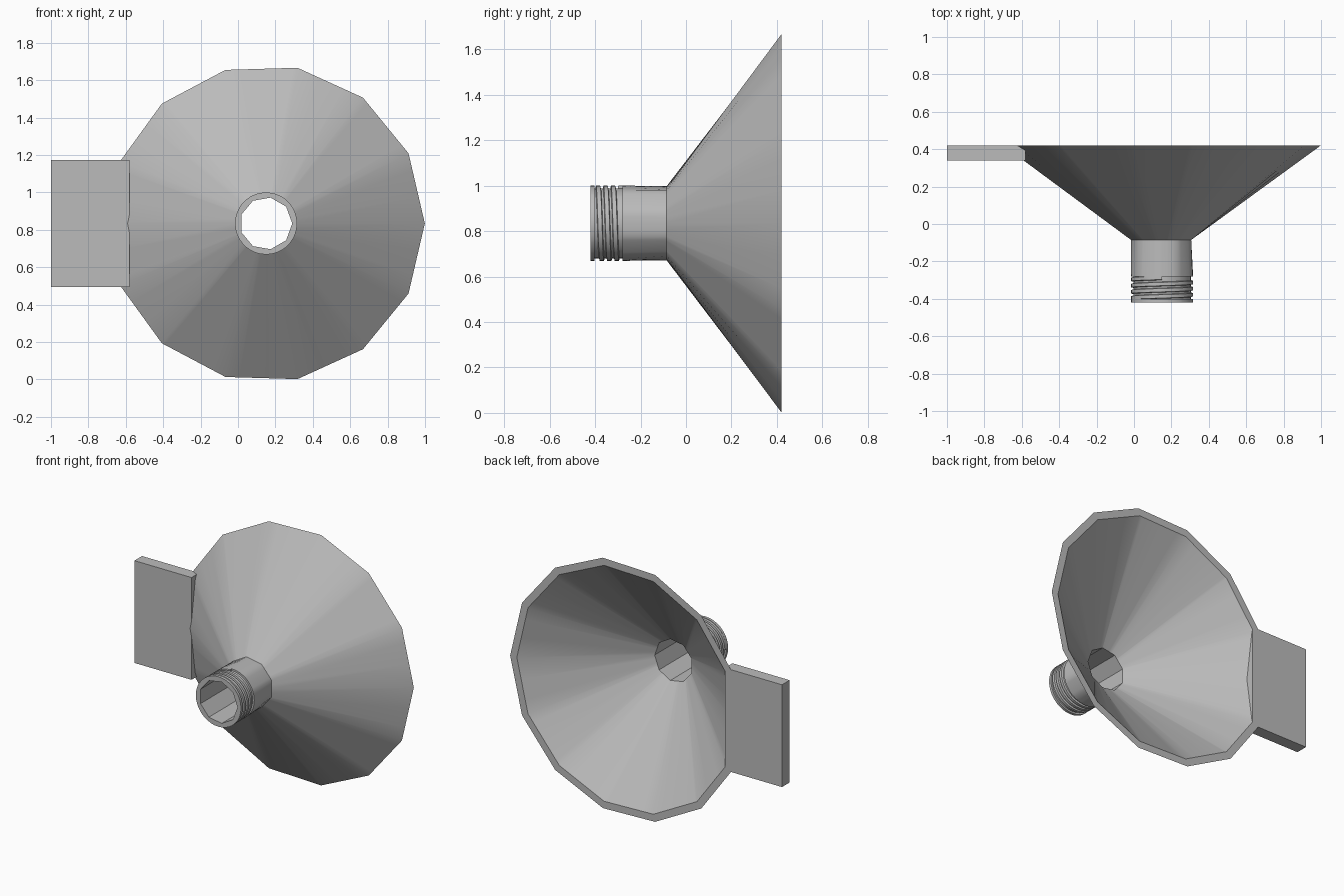
import bpy, bmesh
from math import sin, cos, pi, radians

cube = bpy.data.objects.get("Cube")
if cube:
    bpy.data.objects.remove(cube)

CX, CZ = 0.15, 0.834            # axis of the funnel, running along y

grey = bpy.data.materials.new("plain_grey")
grey.use_nodes = True
COLOUR = (0.5, 0.5, 0.5, 1)
grey.diffuse_color = COLOUR
grey.node_tree.nodes["Principled BSDF"].inputs["Base Color"].default_value = COLOUR


def finish(name, bm, smooth=True):
    bmesh.ops.recalc_face_normals(bm, faces=bm.faces)
    mesh = bpy.data.meshes.new(name)
    bm.to_mesh(mesh)
    bm.free()
    obj = bpy.data.objects.new(name, mesh)
    bpy.context.collection.objects.link(obj)
    mesh.materials.append(grey)
    if smooth:
        bpy.ops.object.select_all(action="DESELECT")
        obj.select_set(True)
        bpy.context.view_layer.objects.active = obj
        bpy.ops.object.shade_smooth_by_angle(angle=radians(30))
    return obj


def point(r, a, y):
    return (CX + r * cos(a), y, CZ + r * sin(a))


def polygon(corners):
    """Unit radius at any angle (degrees) of a polygon with the given corner angles."""
    ring = sorted(c % 360 for c in corners)
    ring = [ring[-1] - 360] + ring + [ring[0] + 360]

    def radius(a):
        for lo, hi in zip(ring, ring[1:]):
            if lo <= a <= hi:
                half, mid = (hi - lo) / 2, (hi + lo) / 2
                return cos(radians(half)) / cos(radians(a - mid))
    return radius


rim_corners = [26.2 * i for i in range(-6, 7)] + [180]
rim = polygon(rim_corners)
neck = polygon([180 + 40 * i for i in range(9)])
bore = polygon([40 * i for i in range(9)])


def circle(a):
    return 1.0


# Funnel shell: a closed loop of outer and inner sections lofted round the axis
sections = [
    (-0.42, 0.166, circle), (-0.402, 0.166, circle), (-0.402, 0.154, circle),
    (-0.28, 0.154, circle), (-0.28, 0.166, circle), (-0.085, 0.166, neck),
    (0.42, 0.849, rim), (0.42, 0.80, rim),
    (-0.085, 0.14, bore), (-0.42, 0.14, bore),
]
angles = sorted({round(c % 360, 3) for c in rim_corners} | {10.0 * i for i in range(36)})
bm = bmesh.new()
loops = [[bm.verts.new(point(r * shape(a), radians(a), y)) for a in angles]
         for y, r, shape in sections]
n = len(angles)
for k, low in enumerate(loops):
    high = loops[(k + 1) % len(loops)]
    for i in range(n):
        j = (i + 1) % n
        bm.faces.new((low[i], low[j], high[j], high[i]))
finish("funnel", bm)

# Screw thread: a flat-topped ridge wound round the neck
TURNS, STEPS, PITCH = 3.25, 36, 0.033
ridge = [(0.0, 0.15), (0.004, 0.166), (0.022, 0.166), (0.026, 0.15)]
bm = bmesh.new()
previous = None
for s in range(int(TURNS * STEPS) + 1):
    turn = s / STEPS
    ring = [bm.verts.new(point(r, pi - turn * 2 * pi, -0.408 + PITCH * turn + dy))
            for dy, r in ridge]
    if previous:
        for i in range(4):
            j = (i + 1) % 4
            bm.faces.new((previous[i], previous[j], ring[j], ring[i]))
    else:
        bm.faces.new(ring)
    previous = ring
bm.faces.new(previous)
finish("screw_thread", bm)

# Side plate: flat tab flush with the back of the rim
bm = bmesh.new()
bmesh.ops.create_cube(bm, size=1)
bmesh.ops.scale(bm, vec=(0.42, 0.08, 0.68), verts=bm.verts)
bmesh.ops.translate(bm, vec=(-0.79, 0.38, CZ), verts=bm.verts)
finish("side_plate", bm, smooth=False)
